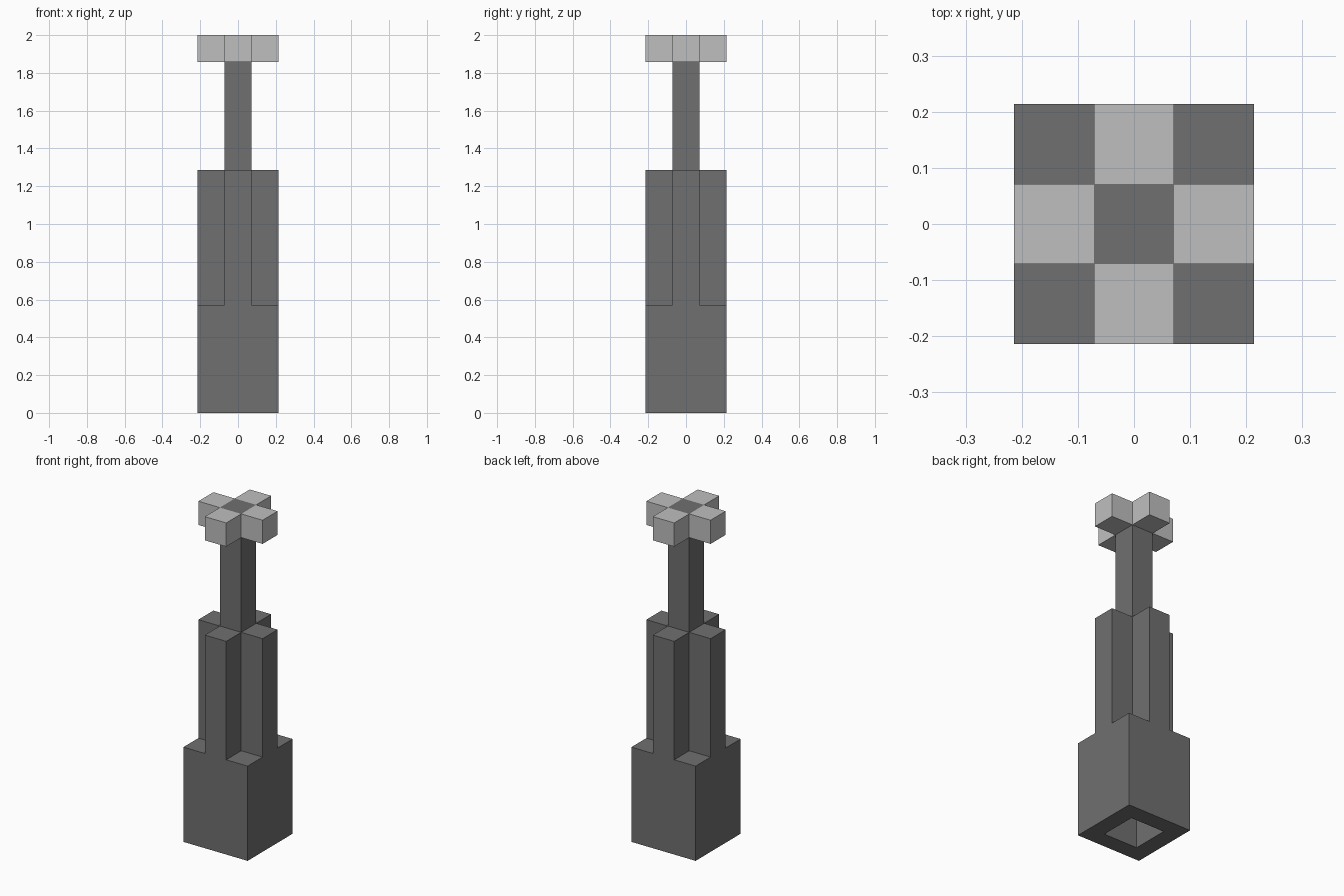
import bpy
import bmesh
from mathutils import Matrix, Vector

cube = bpy.data.objects.get("Cube")
if cube:
    bpy.data.objects.remove(cube, do_unlink=True)

U = 1 / 7  # one block


def material(name, value):
    mat = bpy.data.materials.new(name)
    mat.use_nodes = True
    colour = (value, value, value, 1)
    mat.diffuse_color = colour
    mat.node_tree.nodes["Principled BSDF"].inputs["Base Color"].default_value = colour
    return mat


dark_grey = material("dark_grey", 0.162)
light_grey = material("light_grey", 0.521)


def finish(name, bm, mat):
    bmesh.ops.recalc_face_normals(bm, faces=bm.faces)
    mesh = bpy.data.meshes.new(name)
    bm.to_mesh(mesh)
    bm.free()
    mesh.materials.append(mat)
    obj = bpy.data.objects.new(name, mesh)
    bpy.context.collection.objects.link(obj)
    return obj


def box_mesh(x, y, width, z0, z1):
    """Square box, with sizes counted in blocks."""
    bm = bmesh.new()
    place = Matrix.Translation(Vector((x, y, (z0 + z1) / 2)) * U)
    size = Matrix.Diagonal((width * U, width * U, (z1 - z0) * U, 1))
    bmesh.ops.create_cube(bm, size=1, matrix=place @ size)
    return bm


# Base block with a square socket in its underside
bm = box_mesh(0, 0, 3, 0, 4)
bottom = min(bm.faces, key=lambda f: f.calc_center_median().z)
bmesh.ops.inset_region(bm, faces=[bottom], thickness=U)
socket = bmesh.ops.extrude_discrete_faces(bm, faces=[bottom])["faces"][0]
bmesh.ops.translate(bm, verts=socket.verts, vec=(0, 0, 3.95 * U))
finish("base", bm, dark_grey)

# Cross-shaped shaft, extruded from a plus outline
bm = bmesh.new()
corner = [(0.5, 1.5), (0.5, 0.5), (1.5, 0.5)]
outline = []
for turn in range(4):
    spin = Matrix.Rotation(-turn * 1.5707963, 3, "Z")
    outline += [spin @ Vector((x, y, 4 / 1)) * U for x, y in corner]
face = bm.faces.new([bm.verts.new(p) for p in outline])
top = bmesh.ops.extrude_face_region(bm, geom=[face])["geom"]
bmesh.ops.translate(bm, verts=[v for v in top if isinstance(v, bmesh.types.BMVert)],
                    vec=(0, 0, 5 * U))
finish("cross_shaft", bm, dark_grey)

# Slim stem reaching the top
finish("stem", box_mesh(0, 0, 1, 9, 14), dark_grey)

# Four light blocks around the stem's tip
for name, x, y in (("front", 0, -1), ("back", 0, 1), ("left", 1, 0), ("right", -1, 0)):
    finish(name + "_top_block", box_mesh(x, y, 1, 13, 14), light_grey)
